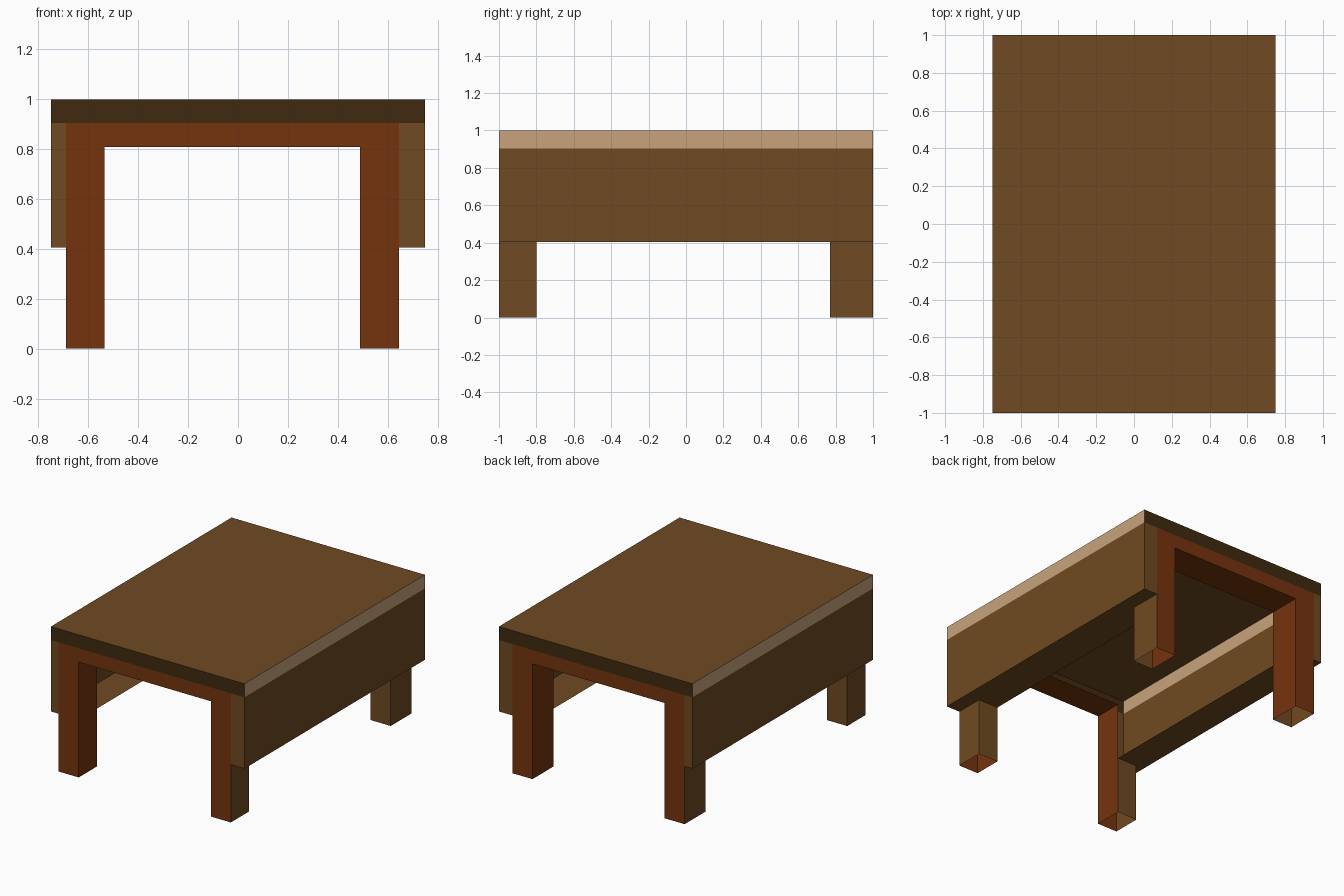
import bpy, bmesh
from mathutils import Vector

if "Cube" in bpy.data.objects:
    bpy.data.objects.remove(bpy.data.objects["Cube"])


def material(name, srgb):
    m = bpy.data.materials.new(name)
    lin = [((c / 255 + 0.055) / 1.055) ** 2.4 for c in srgb]
    m.diffuse_color = (*lin, 1)
    m.use_nodes = True
    m.node_tree.nodes["Principled BSDF"].inputs["Base Color"].default_value = m.diffuse_color
    return m


MATS = [material("brown wood", (112, 74, 34)),
        material("red wood", (117, 52, 14)),
        material("dark wood", (64, 42, 16)),
        material("tan wood", (200, 164, 124))]
BROWN, RED, DARK, TAN = range(4)
AXES = {"+x": (1, 0, 0), "-x": (-1, 0, 0), "+y": (0, 1, 0),
        "-y": (0, -1, 0), "+z": (0, 0, 1), "-z": (0, 0, -1)}


def shell(name, *boxes):
    """Open boxes: (corner, opposite corner, {side: colour}); unlisted sides stay open."""
    bm = bmesh.new()
    for a, b, sides in boxes:
        lo = Vector([min(p) for p in zip(a, b)])
        hi = Vector([max(p) for p in zip(a, b)])
        verts = bmesh.ops.create_cube(bm, size=1)["verts"]
        faces = list({f for v in verts for f in v.link_faces})
        unwanted = []
        for f in faces:
            f.normal_update()
            side = next(k for k, d in AXES.items() if f.normal.dot(Vector(d)) > 0.9)
            if side in sides:
                f.material_index = sides[side]
            else:
                unwanted.append(f)
        for v in verts:
            v.co = [l + (c + 0.5) * (h - l) for l, c, h in zip(lo, v.co, hi)]
        bmesh.ops.delete(bm, geom=unwanted, context="FACES")
    bmesh.ops.remove_doubles(bm, verts=bm.verts, dist=1e-4)
    me = bpy.data.meshes.new(name)
    for m in MATS:
        me.materials.append(m)
    bm.to_mesh(me)
    bm.free()
    bpy.context.collection.objects.link(bpy.data.objects.new(name, me))


# Heights, and where the legs stand
APRON_Z, RAIL_Z, SLAB_Z = 0.405, 0.808, 0.905
LEG_X = {"left": (-0.535, -0.69, -0.75, "-x", "+x"),
         "right": (0.49, 0.645, 0.75, "+x", "-x")}
LEG_Y = {"front": (-1, -0.80, "-y", "+y"), "back": (1, 0.77, "+y", "-y")}

# Tabletop: hollow underneath, tan long edges and dark short edges
shell("tabletop", ((-0.75, -1, SLAB_Z), (0.75, 1, 1),
                   {"+z": BROWN, "+x": TAN, "-x": TAN, "+y": DARK, "-y": DARK}))

# Side aprons: outer wall, ends and a lip reaching in to the legs
for side, (inner, outer, edge, out, _) in LEG_X.items():
    shell(side + "_apron",
          ((outer, -1, APRON_Z), (edge, 1, SLAB_Z),
           {out: BROWN, "-z": BROWN, "+y": BROWN, "-y": BROWN}),
          ((inner, -0.80, APRON_Z), (outer, 0.77, SLAB_Z), {"-z": BROWN}))

for end, (y0, y1, face, rear) in LEG_Y.items():
    # Legs: hollow tubes, red towards the end and the opening
    for side, (inner, outer, _, out, inn) in LEG_X.items():
        shell(f"{end}_{side}_leg",
              ((inner, y0, 0), (outer, y1, APRON_Z),
               {face: RED, inn: RED, out: BROWN, rear: BROWN}),
              ((inner, y0, APRON_Z), (outer, y1, RAIL_Z), {face: RED, inn: RED}),
              ((inner, y0, RAIL_Z), (outer, y1, SLAB_Z), {face: RED}))
    # Rail joining the two legs
    shell(end + "_rail", ((LEG_X["left"][0], y0, RAIL_Z), (LEG_X["right"][0], y1, SLAB_Z),
                          {face: RED, "-z": RED}))
